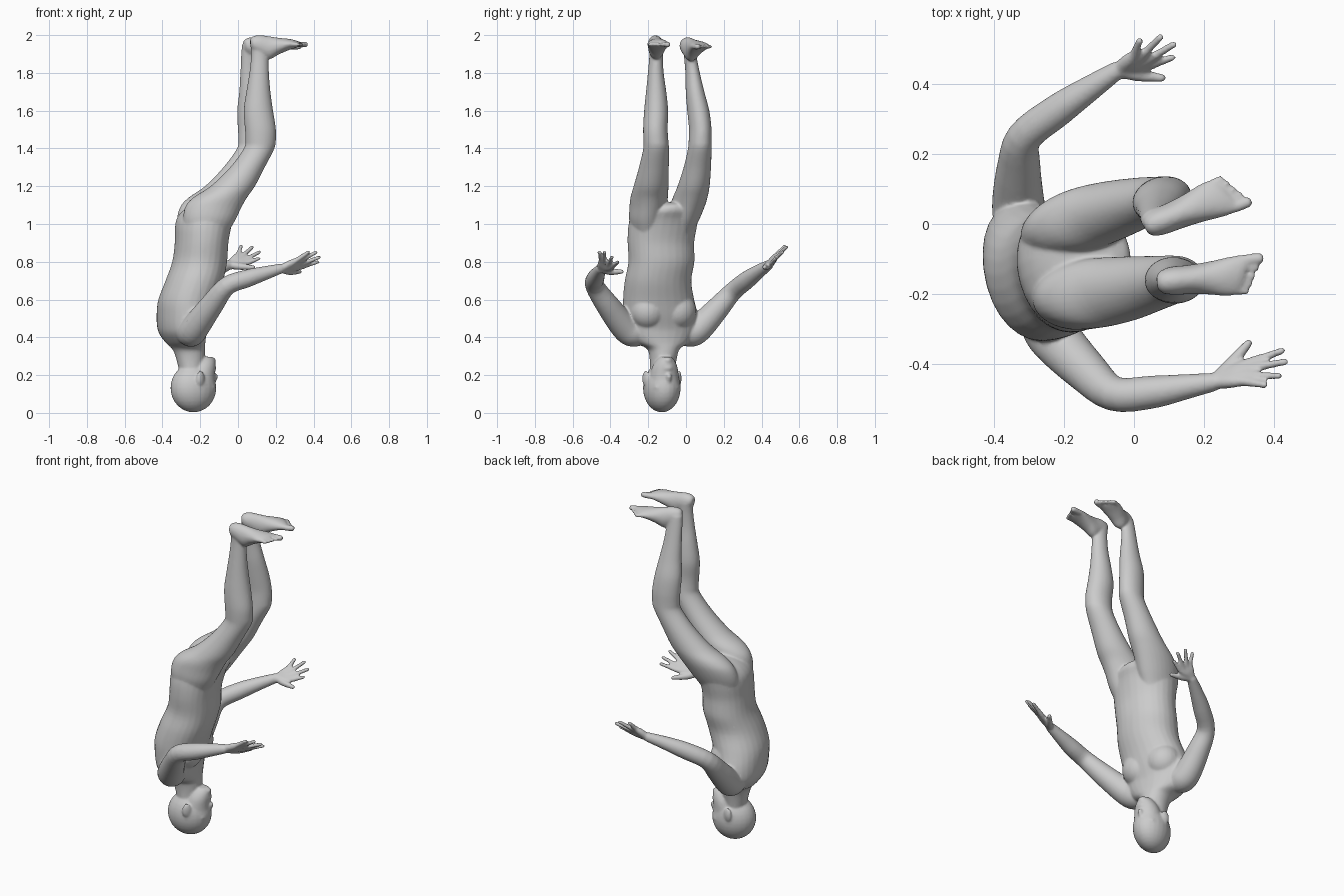
import bpy, bmesh
from math import cos, sin, pi, radians, copysign
from mathutils import Vector, Matrix

bm = bmesh.new()
N = 28


def dense(rows, n=4):
    """Smooth curve (Catmull-Rom) through rows of numbers."""
    R = [rows[0], *rows, rows[-1]]
    out = []
    for a, b, c, d in zip(R, R[1:], R[2:], R[3:]):
        for k in range(n):
            t = k / n
            out.append(tuple(0.5 * (2 * q + (r - p) * t + (2 * p - 5 * q + 4 * r - s) * t * t
                                    + (3 * q - p - 3 * r + s) * t ** 3)
                             for p, q, r, s in zip(a, b, c, d)))
    return out + [tuple(rows[-1])]


def skin(rings):
    """Bridge rings of points into a closed tube."""
    vs = [[bm.verts.new(p) for p in r] for r in rings]
    for a, b in zip(vs, vs[1:]):
        for i in range(N):
            j = (i + 1) % N
            bm.faces.new((a[i], a[j], b[j], b[i]))
    bm.faces.new(vs[0][::-1])
    bm.faces.new(vs[-1])


def loft(rows, yaw=15, power=1.0):
    """Horizontal sections: z, centre x, centre y, half depth, half width."""
    c, s = cos(radians(yaw)), sin(radians(yaw))
    rings = []
    for z, x, y, d, w in dense(rows):
        ring = []
        for k in range(N):
            a = 2 * pi * k / N
            u = d * copysign(abs(cos(a)) ** power, cos(a))
            v = w * copysign(abs(sin(a)) ** power, sin(a))
            ring.append((x + u * c - v * s, y + u * s + v * c, z))
        rings.append(ring)
    skin(rings)


def tube(pts):
    """Round limb through (point, radius) pairs with a rounded tip."""
    P = [(Vector(q[:3]), q[3]) for q in dense([(*p, r) for p, r in pts])]
    end, r = P[-1]
    P.append((end + (end - P[-2][0]).normalized() * r * 0.6, r * 0.6))
    u = Vector((0.21, -0.53, 0.82))
    rings = []
    for i, (p, r) in enumerate(P):
        t = (P[min(i + 1, len(P) - 1)][0] - P[max(i - 1, 0)][0]).normalized()
        u = (u - t * u.dot(t)).normalized()
        v = t.cross(u)
        rings.append([p + (u * cos(2 * pi * k / N) + v * sin(2 * pi * k / N)) * r
                      for k in range(N)])
    skin(rings)


def ball(p, size, yaw=18):
    m = (Matrix.Translation(p) @ Matrix.Rotation(radians(yaw), 4, 'Z')
         @ Matrix.Diagonal((*size, 1)))
    bmesh.ops.create_uvsphere(bm, u_segments=24, v_segments=16, radius=1, matrix=m)


# Neck and torso
loft([(0.22, -0.25, -0.125, 0.06, 0.065), (0.30, -0.253, -0.12, 0.078, 0.073),
      (0.34, -0.262, -0.12, 0.087, 0.088), (0.37, -0.277, -0.125, 0.10, 0.14),
      (0.41, -0.29, -0.13, 0.115, 0.18), (0.45, -0.295, -0.13, 0.125, 0.198),
      (0.52, -0.285, -0.135, 0.14, 0.20), (0.60, -0.268, -0.145, 0.15, 0.19),
      (0.70, -0.231, -0.148, 0.15, 0.177), (0.80, -0.203, -0.13, 0.142, 0.176),
      (0.90, -0.193, -0.133, 0.138, 0.178), (0.98, -0.185, -0.125, 0.145, 0.183),
      (1.03, -0.173, -0.115, 0.147, 0.18), (1.07, -0.15, -0.10, 0.14, 0.155),
      (1.10, -0.13, -0.085, 0.11, 0.10), (1.115, -0.12, -0.08, 0.06, 0.05)], power=0.95)
# Chest
for x, y in ((-0.21, -0.20), (-0.25, -0.045)):
    ball((x, y, 0.54), (0.095, 0.10, 0.10), 15)

# Legs: z, half depth, half width, then the two centre lines
LEG = [(0.86, 0.07, 0.03, -0.20, -0.05, -0.165, -0.20),
       (0.95, 0.11, 0.065, -0.203, -0.035, -0.163, -0.208),
       (1.02, 0.138, 0.084, -0.187, -0.017, -0.152, -0.208),
       (1.09, 0.15, 0.09, -0.158, 0.006, -0.13, -0.20),
       (1.14, 0.143, 0.09, -0.12, 0.022, -0.095, -0.195),
       (1.20, 0.118, 0.084, -0.058, 0.04, -0.028, -0.185),
       (1.30, 0.092, 0.072, 0.014, 0.06, 0.05, -0.17),
       (1.40, 0.081, 0.062, 0.075, 0.073, 0.112, -0.158),
       (1.45, 0.081, 0.060, 0.082, 0.075, 0.12, -0.16),
       (1.51, 0.082, 0.059, 0.08, 0.075, 0.118, -0.162),
       (1.60, 0.078, 0.058, 0.073, 0.065, 0.108, -0.158),
       (1.70, 0.064, 0.049, 0.07, 0.048, 0.108, -0.158),
       (1.80, 0.052, 0.038, 0.064, 0.035, 0.112, -0.16),
       (1.89, 0.046, 0.033, 0.062, 0.022, 0.115, -0.158),
       (1.95, 0.046, 0.033, 0.066, 0.012, 0.112, -0.157)]
loft([(z, ax, ay, d, w) for z, d, w, ax, ay, bx, by in LEG], yaw=10)
loft([(z, bx, by, d, w * 1.1) for z, d, w, ax, ay, bx, by in LEG], yaw=4)

# Feet: distance from heel, half width, top of instep, sole
FOOT = [(0.0, 0.018, 1.945, 1.985), (0.015, 0.033, 1.92, 1.997), (0.05, 0.040, 1.90, 2.003),
        (0.10, 0.042, 1.875, 1.997), (0.15, 0.047, 1.90, 1.989), (0.20, 0.055, 1.922, 1.984),
        (0.235, 0.057, 1.934, 1.977), (0.252, 0.052, 1.94, 1.97)]


def foot(heel, yaw, inner, dz):
    f = Vector((cos(radians(yaw)), sin(radians(yaw)), 0))
    s = Vector((-f.y, f.x, 0)) * inner
    o = Vector((heel[0], heel[1], dz))
    up = Vector((0, 0, 1))

    def at(t, side):
        return o + f * (t + side * 0.4 * t / 0.26) + s * side
    skin([[at(t, w * cos(2 * pi * k / N))
           + up * ((a + b) / 2 + (b - a) / 2 * sin(2 * pi * k / N)) for k in range(N)]
          for t, w, a, b in dense(FOOT)])
    for k, side in enumerate((0.042, 0.016, -0.006, -0.027, -0.047)):
        r = 0.016 if k == 0 else 0.0105
        tip = 0.282 - 0.002 * k
        tube([(at(0.21, side * 0.9) + up * 1.957, r), (at(0.25, side) + up * 1.953, r),
              (at(tip, side) + up * 1.954, r)])


foot((0.032, -0.010), 22, -1, -0.014)
foot((0.065, -0.166), 5, 1, -0.003)

# Arms, shoulder to wrist
tube([((-0.32, -0.04, 0.43), 0.06), ((-0.325, 0.02, 0.425), 0.076),
      ((-0.33, 0.07, 0.45), 0.074), ((-0.328, 0.165, 0.55), 0.062),
      ((-0.312, 0.248, 0.642), 0.050), ((-0.215, 0.325, 0.705), 0.047),
      ((-0.12, 0.39, 0.752), 0.036), ((-0.045, 0.44, 0.785), 0.026)])
tube([((-0.27, -0.22, 0.43), 0.06), ((-0.25, -0.275, 0.425), 0.076),
      ((-0.225, -0.325, 0.455), 0.074), ((-0.14, -0.415, 0.57), 0.062),
      ((-0.058, -0.483, 0.672), 0.050), ((0.05, -0.479, 0.712), 0.047),
      ((0.15, -0.463, 0.742), 0.036), ((0.23, -0.45, 0.765), 0.026)])


def hand(wrist, thumb_base, thumb_tip, index_knuckle, little_knuckle, tips):
    w, a, b = Vector(wrist), Vector(index_knuckle), Vector(little_knuckle)
    tube([(w, 0.022), (thumb_base, 0.019), (thumb_tip, 0.012)])
    for k, tip in enumerate(tips):
        knuckle = a.lerp(b, k / 3)
        tube([(w, 0.02), (w.lerp(knuckle, 0.6), 0.019), (knuckle, 0.0145),
              (knuckle.lerp(Vector(tip), 0.5), 0.012), (tip, 0.0105)])


# Hands: fingers run from index to little
hand((-0.045, 0.44, 0.785), (0.01, 0.425, 0.775), (0.083, 0.415, 0.77),
     (0.045, 0.452, 0.792), (0.0, 0.482, 0.838),
     [(0.112, 0.475, 0.818), (0.116, 0.513, 0.853), (0.077, 0.534, 0.879),
      (0.017, 0.524, 0.884)])
hand((0.23, -0.45, 0.765), (0.275, -0.40, 0.748), (0.328, -0.337, 0.748),
     (0.328, -0.395, 0.77), (0.31, -0.448, 0.808),
     [(0.425, -0.36, 0.80), (0.433, -0.392, 0.825), (0.415, -0.433, 0.852),
      (0.375, -0.459, 0.853)])


# Head
def head_point(fwd, side, z):
    c, s = cos(radians(18)), sin(radians(18))
    return Vector((-0.236 + fwd * c - side * s, -0.128 + fwd * s + side * c, z))


def face_row(z, fwd, d, w):
    p = head_point(fwd, 0, z)
    return (z, p.x, p.y, d, w)


ball(head_point(0, 0, 0.132), (0.124, 0.097, 0.129))
loft([face_row(0.08, 0.03, 0.08, 0.07), face_row(0.14, 0.04, 0.08, 0.077),
      face_row(0.19, 0.04, 0.076, 0.077), face_row(0.24, 0.05, 0.07, 0.068),
      face_row(0.275, 0.06, 0.058, 0.05), face_row(0.297, 0.065, 0.04, 0.03)], yaw=18)
tube([(head_point(0.106, 0, 0.15), 0.012), (head_point(0.124, 0, 0.197), 0.015)])
ball(head_point(0.112, 0, 0.237), (0.014, 0.026, 0.014))
ball(head_point(0.106, 0, 0.278), (0.018, 0.022, 0.016))
for side in (-1, 1):
    ball(head_point(0.088, 0.036 * side, 0.135), (0.02, 0.034, 0.014))
    ball(head_point(0.01, 0.092 * side, 0.182), (0.026, 0.014, 0.042), yaw=18 - 25 * side)

# Fuse everything into one smooth skin
bmesh.ops.recalc_face_normals(bm, faces=bm.faces)
mesh = bpy.data.meshes.new("body")
bm.to_mesh(mesh)
bm.free()
body = bpy.data.objects.new("body", mesh)
bpy.context.collection.objects.link(body)
fuse = body.modifiers.new("fuse", 'REMESH')
fuse.mode = 'VOXEL'
fuse.voxel_size = 0.006
fuse.use_smooth_shade = True
soft = body.modifiers.new("soften", 'SMOOTH')
soft.factor = 0.5
soft.iterations = 10
thin = body.modifiers.new("simplify", 'DECIMATE')
thin.ratio = 0.35
